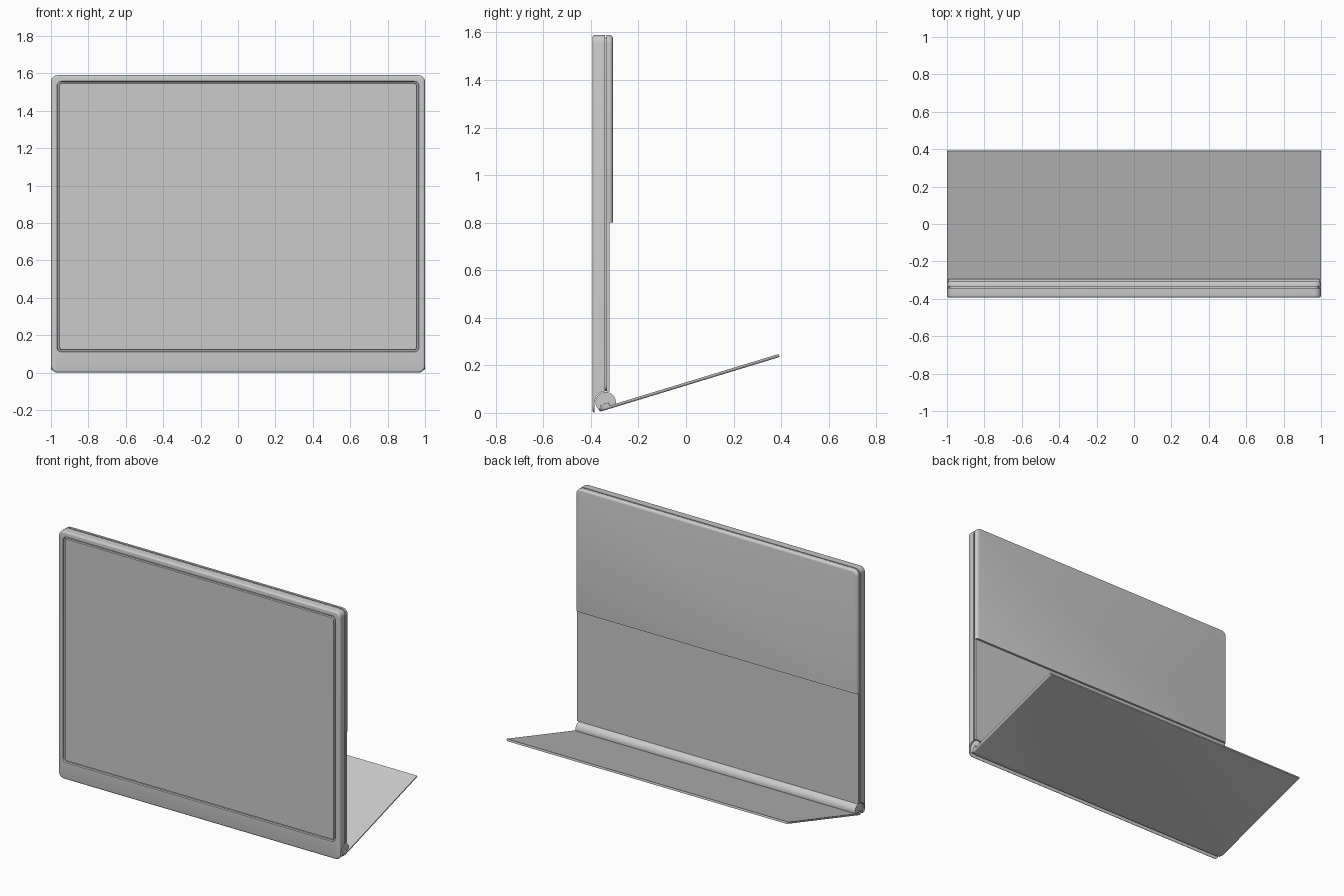
import bpy, bmesh, math

if "Cube" in bpy.data.objects:
    bpy.data.objects.remove(bpy.data.objects["Cube"])

HY, HZ, HR = -0.338, 0.045, 0.043      # hinge axis and radius
ANG = math.atan2(0.23, 0.755)          # kickstand slope
OY, OZ = -0.365, 0.004                 # kickstand origin


def finish(name, bm):
    bmesh.ops.recalc_face_normals(bm, faces=bm.faces[:])
    me = bpy.data.meshes.new(name)
    bm.to_mesh(me)
    bm.free()
    ob = bpy.data.objects.new(name, me)
    bpy.context.collection.objects.link(ob)
    return ob


def smooth(ob):
    bpy.ops.object.select_all(action='DESELECT')
    ob.select_set(True)
    bpy.context.view_layer.objects.active = ob
    bpy.ops.object.shade_smooth_by_angle(angle=math.radians(35))


def upright(x, d, h):
    return (x, d, h)


def tilted(x, d, h):
    c, s = math.cos(ANG), math.sin(ANG)
    return (x, OY + h * c - d * s, OZ + h * s + d * c)


def outline(w, h0, h1, rb, rt, n=6):
    # rounded rectangle, separate radii for low and high corners
    pts = []
    for sx, h, sh, r, a0 in ((1, h0, 1, rb, 270), (1, h1, -1, rt, 0),
                             (-1, h1, -1, rt, 90), (-1, h0, 1, rb, 180)):
        r = max(r, 0.0008)
        for i in range(n + 1):
            a = math.radians(a0 + 90 * i / n)
            pts.append((sx * (w - r) + r * math.cos(a), h + sh * r + r * math.sin(a)))
    return pts


def loft(name, rings, place=upright):
    # rings: (half width, low, high, low radius, high radius, depth)
    bm = bmesh.new()
    loops = [[bm.verts.new(place(x, d, h)) for x, h in outline(w, a, b, rb, rt)]
             for w, a, b, rb, rt, d in rings]
    for p, q in zip(loops, loops[1:]):
        for i in range(len(p)):
            j = (i + 1) % len(p)
            bm.faces.new((p[i], p[j], q[j], q[i]))
    bm.faces.new(loops[0])
    bm.faces.new(loops[-1])
    return finish(name, bm)


def prism(name, pts, w):
    # extrude a (y, z) profile along x
    bm = bmesh.new()
    a = [bm.verts.new((-w, y, z)) for y, z in pts]
    b = [bm.verts.new((w, y, z)) for y, z in pts]
    for i in range(len(pts)):
        j = (i + 1) % len(pts)
        bm.faces.new((a[i], a[j], b[j], b[i]))
    bm.faces.new(a)
    bm.faces.new(b)
    return finish(name, bm)


def rounded_edge(w, a, b, rb, rt, d0, d1, bev, low=1, high=1):
    # rings for a slab whose edge is rounded off towards depth d1
    rings = [(w, a, b, rb, rt, d0)]
    s = 1 if d1 > d0 else -1
    for k in range(5):
        t = math.radians(22.5 * k)
        i = bev * (1 - math.cos(t))
        rings.append((w - i, a + i * low, b - i * high, rb - i * low, rt - i * high,
                      d1 - s * bev * (1 - math.sin(t))))
    return rings


# front screen body with a fine groove around the display
rings = rounded_edge(1.0, 0.0, 1.59, 0.035, 0.035, -0.341, -0.394, 0.012)
rings += [(0.968, 0.110, 1.558, 0.026, 0.026, -0.394),
          (0.965, 0.113, 1.555, 0.023, 0.023, -0.385),
          (0.958, 0.120, 1.548, 0.018, 0.018, -0.385),
          (0.955, 0.123, 1.545, 0.015, 0.015, -0.393)]
body = loft("screen_body", rings)

# channel for the hinge along the bottom of the screen body
arc = [(HY + 0.046 * math.cos(math.radians(7.5 * i)),
        HZ + 0.046 * math.sin(math.radians(7.5 * i))) for i in range(25)]
cutter = prism("hinge_channel_cutter", arc + [(HY - 0.046, -0.05), (HY + 0.046, -0.05)], 1.1)
mod = body.modifiers.new("channel", 'BOOLEAN')
mod.operation = 'DIFFERENCE'
mod.object = cutter
bpy.context.view_layer.objects.active = body
body.select_set(True)
bpy.ops.object.modifier_apply(modifier=mod.name)
bpy.data.objects.remove(cutter)
smooth(body)

# recessed core forming the dark seam
smooth(loft("seam_core", [(0.988, 0.092, 1.578, 0.025, 0.025, -0.3415),
                          (0.988, 0.092, 1.578, 0.025, 0.025, -0.333)]))

# lower back plate, uncovered by the open stand
smooth(loft("back_plate", [(0.998, 0.090, 0.81, 0.0, 0.0, -0.334),
                           (0.998, 0.090, 0.81, 0.0, 0.0, -0.322)]))

# thicker upper back cover
smooth(loft("upper_back_cover", rounded_edge(1.0, 0.80, 1.59, 0.0, 0.035,
                                             -0.334, -0.308, 0.014, low=0)))

# kickstand plate, rounded at the hinge end
smooth(loft("kickstand", rounded_edge(1.0, 0.0, 0.793, 0.035, 0.0,
                                      0.013, 0.0, 0.010, high=0), tilted))

# turned-up lip of the kickstand
smooth(loft("kickstand_lip", rounded_edge(1.0, 0.0, 0.05, 0.035, 0.0,
                                          0.027, 0.0, 0.010, high=0), tilted))

# hinge barrel, cut flat where it sits on the stand
hinge = []
for i in range(48):
    a = 2 * math.pi * i / 48
    y, z = HY + HR * math.cos(a), HZ + HR * math.sin(a)
    d = -(y - OY) * math.sin(ANG) + (z - OZ) * math.cos(ANG)
    if d > 0.008:
        hinge.append((y, z))
smooth(prism("hinge_barrel", hinge, 0.992))
